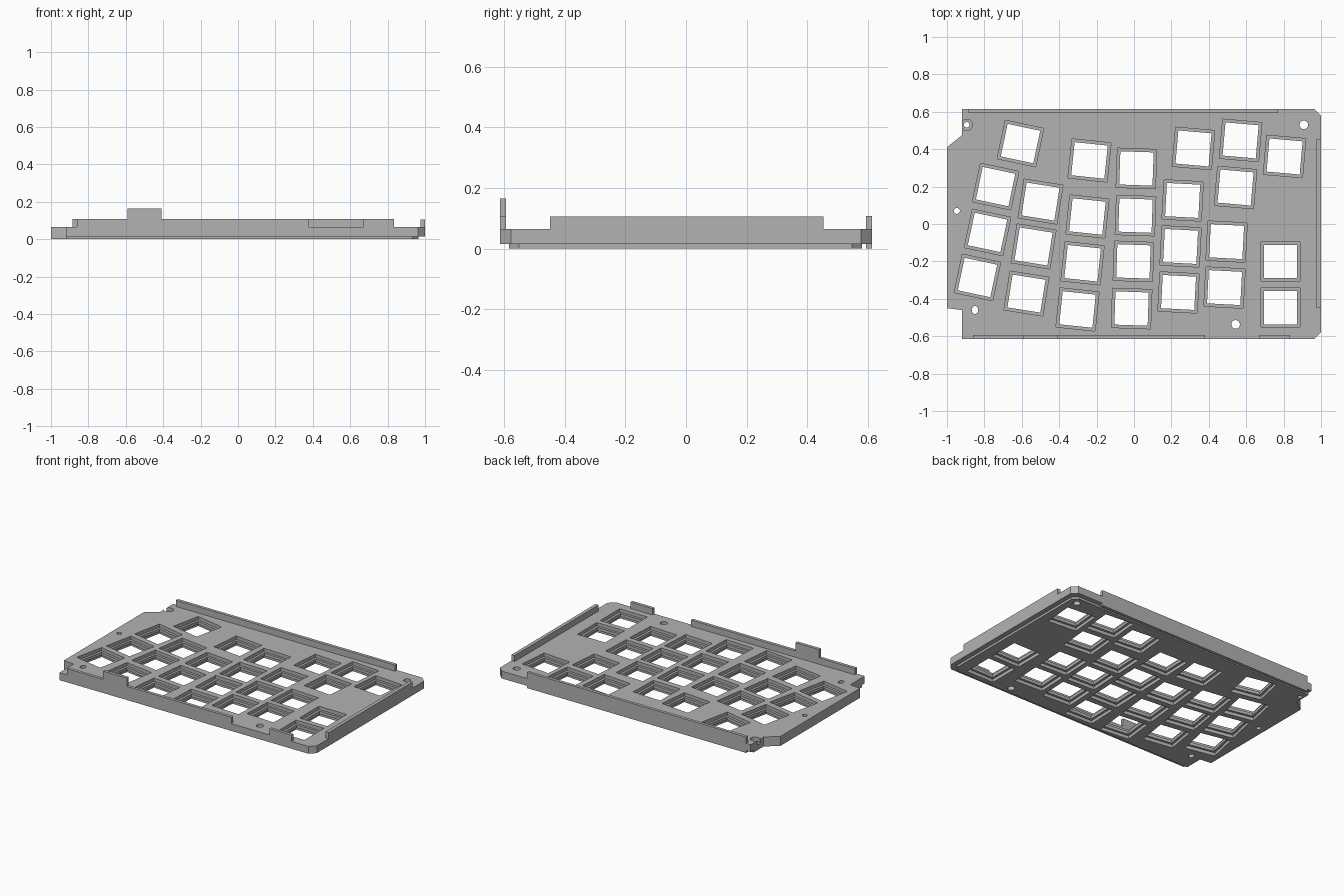
import bpy, bmesh, math
from mathutils import Matrix, Vector

cube = bpy.data.objects.get("Cube")
if cube:
    bpy.data.objects.remove(cube, do_unlink=True)

grey = bpy.data.materials.new("plain grey")
grey.use_nodes = True
colour = (0.45, 0.45, 0.45, 1)
grey.diffuse_color = colour
grey.node_tree.nodes["Principled BSDF"].inputs["Base Color"].default_value = colour


def finish(bm, name):
    bmesh.ops.recalc_face_normals(bm, faces=bm.faces[:])
    mesh = bpy.data.meshes.new(name)
    bm.to_mesh(mesh)
    bm.free()
    mesh.materials.append(grey)
    obj = bpy.data.objects.new(name, mesh)
    bpy.context.scene.collection.objects.link(obj)
    return obj


def prism(name, outline, low, high):
    bm = bmesh.new()
    face = bm.faces.new([bm.verts.new((x, y, low)) for x, y in outline])
    top = bmesh.ops.extrude_face_region(bm, geom=[face])["geom"]
    bmesh.ops.translate(bm, vec=(0, 0, high - low),
                        verts=[v for v in top if isinstance(v, bmesh.types.BMVert)])
    return finish(bm, name)


def box(name, x0, x1, y0, y1, z0, z1):
    return prism(name, [(x0, y0), (x1, y0), (x1, y1), (x0, y1)], z0, z1)


def stepped_plug(bm, x, y, turn, sides, profile, stretch=1):
    # Stack of regular polygon rings, closed at both ends
    place = Matrix.Translation((x, y, 0)) @ Matrix.Rotation(math.radians(turn), 4, "Z")
    rings = []
    for radius, z in profile:
        ring = []
        for i in range(sides):
            a = math.tau * (i + 0.5) / sides
            p = Vector((radius * math.cos(a), radius * math.sin(a) * stretch, z))
            ring.append(bm.verts.new(place @ p))
        rings.append(ring)
    for a, b in zip(rings, rings[1:]):
        for i in range(sides):
            j = (i + 1) % sides
            bm.faces.new((a[i], a[j], b[j], b[i]))
    bm.faces.new(rings[0])
    bm.faces.new(rings[-1])


# Key openings: tilt, then centres, in columns
columns = [
    (-12, [(-0.607, 0.43), (-0.74, 0.2), (-0.783, -0.045), (-0.837, -0.286)]),
    (-9, [(-0.5, 0.12), (-0.537, -0.12), (-0.575, -0.372)]),
    (-6, [(-0.238, 0.34), (-0.249, 0.04), (-0.275, -0.21), (-0.302, -0.457)]),
    (-2, [(0.013, 0.297), (0.008, 0.045), (-0.003, -0.2), (-0.013, -0.452)]),
    (-3, [(0.26, 0.126), (0.249, -0.12), (0.238, -0.366)]),
    (-5, [(0.318, 0.404), (0.57, 0.447), (0.543, 0.195), (0.805, 0.361)]),
    (-3, [(0.495, -0.094), (0.484, -0.34)]),
    (0, [(0.783, -0.2), (0.783, -0.447)]),
]
wide, narrow = 0.105 * math.sqrt(2), 0.089 * math.sqrt(2)
opening = [(wide, -0.05), (wide, 0.022), (narrow, 0.022),
           (narrow, 0.042), (wide, 0.042), (wide, 0.1)]
bm = bmesh.new()
for tilt, centres in columns:
    for x, y in centres:
        stepped_plug(bm, x, y, tilt, 4, opening)

# Screw holes
for x, y, r, stretch in [(0.908, 0.53, 0.023, 1), (0.543, -0.537, 0.023, 1),
                         (-0.947, 0.07, 0.016, 1), (-0.85, -0.46, 0.017, 1.25)]:
    stepped_plug(bm, x, y, 0, 24, [(r, -0.05), (r, 0.1)], stretch)
stepped_plug(bm, -0.894, 0.53, 0, 24,
             [(0.015, -0.05), (0.015, 0.035), (0.03, 0.035), (0.03, 0.1)])
cutter = finish(bm, "opening_cutter")
cutter.hide_render = True


def outline(right, front, back, cut):
    return [(-0.92, front), (right - cut, front), (right, front + cut),
            (right, back - cut), (right - cut, back), (-0.92, back),
            (-0.92, 0.475), (-1, 0.41), (-1, -0.45), (-0.92, -0.46)]


# Main plate and the slightly smaller base layer below it
plate = prism("main_plate", outline(1, -0.615, 0.615, 0.037), 0.015, 0.065)
base = prism("base_layer", outline(0.966, -0.585, 0.582, 0.033), 0, 0.015)
for part in (plate, base):
    mod = part.modifiers.new("openings", "BOOLEAN")
    mod.operation = "DIFFERENCE"
    mod.solver = "EXACT"
    mod.object = cutter
    bpy.context.view_layer.objects.active = part
    bpy.ops.object.modifier_apply(modifier=mod.name)
bpy.data.objects.remove(cutter, do_unlink=True)

# Raised lips around the edge
box("front_lip_long", -0.86, 0.38, -0.615, -0.594, 0.065, 0.108)
box("front_lip_short", 0.67, 0.835, -0.615, -0.594, 0.065, 0.108)
box("front_tab", -0.59, -0.41, -0.615, -0.594, 0.108, 0.165)
box("right_lip", 0.976, 1, -0.45, 0.455, 0.065, 0.106)
box("back_lip", -0.885, 0.77, 0.594, 0.615, 0.065, 0.108)
box("back_skirt", -0.885, 0.77, 0.594, 0.615, 0, 0.015)
